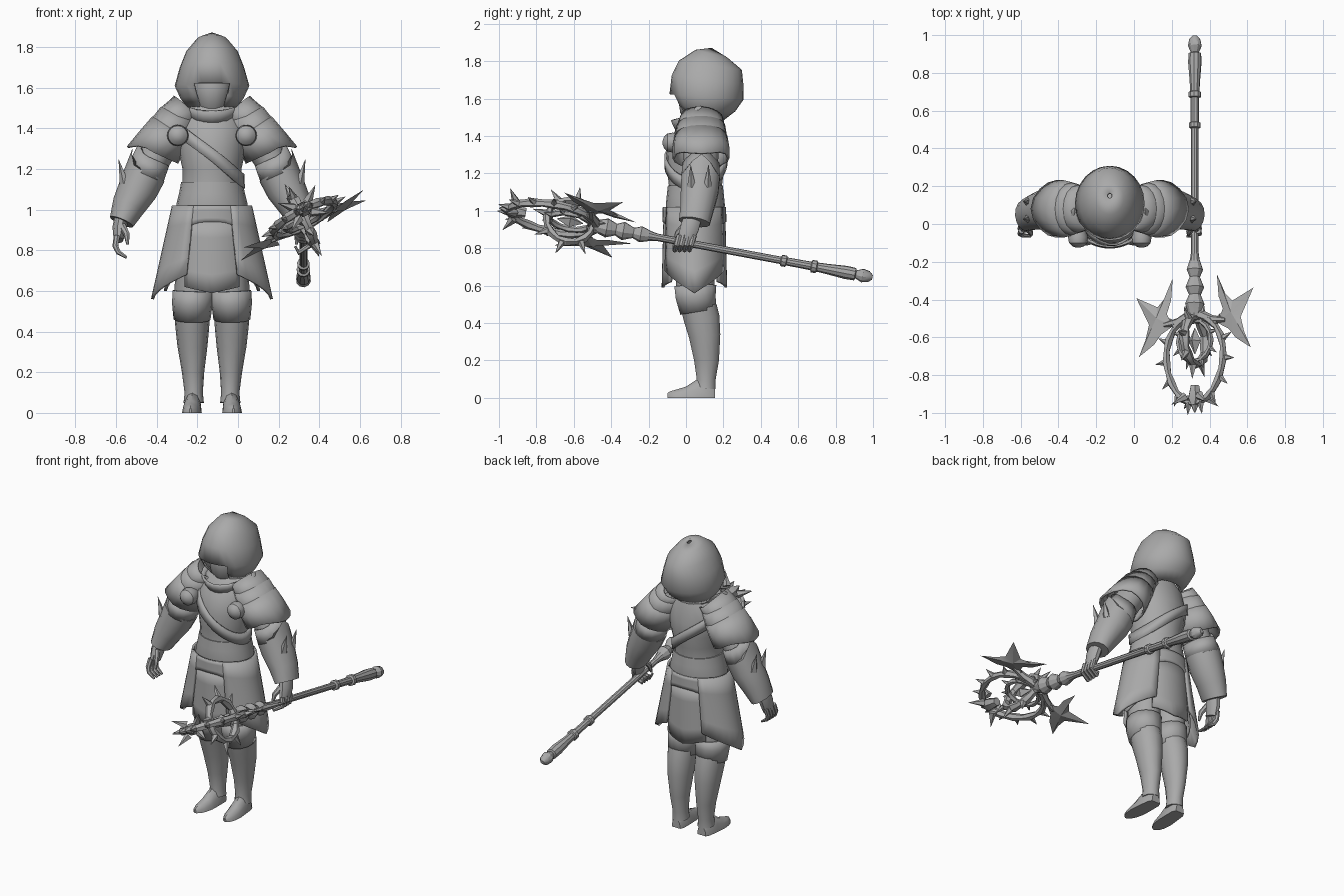
import bpy, bmesh, math
from math import sin, cos, pi, radians
from mathutils import Vector as V, Matrix

if "Cube" in bpy.data.objects:
    bpy.data.objects.remove(bpy.data.objects["Cube"])

grey = bpy.data.materials.new("plain grey")
grey.use_nodes = True
grey.diffuse_color = (0.4, 0.4, 0.4, 1)
grey.node_tree.nodes["Principled BSDF"].inputs["Base Color"].default_value = (0.4, 0.4, 0.4, 1)
BODY = Matrix.Translation((-0.128, 0, 0))


def build(name, geoms, s=1, thick=0, frame=BODY, sharp=35):
    """Join (verts, faces) lists into one object; s=-1 mirrors it in x."""
    bm = bmesh.new()
    for verts, faces in geoms:
        vs = [bm.verts.new(frame @ V((s * p[0], p[1], p[2]))) for p in verts]
        for f in faces:
            bm.faces.new([vs[i] for i in f])
    bmesh.ops.recalc_face_normals(bm, faces=bm.faces)
    me = bpy.data.meshes.new(name)
    bm.to_mesh(me)
    bm.free()
    me.materials.append(grey)
    me.shade_smooth()
    me.set_sharp_from_angle(angle=radians(sharp))
    ob = bpy.data.objects.new(name, me)
    bpy.context.collection.objects.link(ob)
    if thick:
        mod = ob.modifiers.new("thickness", 'SOLIDIFY')
        mod.thickness = thick
        mod.offset = 0
    return ob


def grid(f, nu, nv, close=True, cap=False):
    """Surface f(u, v); u runs round, v runs along."""
    cols = nu if close else nu + 1
    verts = [f(i / nu, j / nv) for j in range(nv + 1) for i in range(cols)]
    faces = [(j * cols + i, j * cols + (i + 1) % cols, (j + 1) * cols + (i + 1) % cols, (j + 1) * cols + i)
             for j in range(nv) for i in range(nu)]
    if cap:
        faces += [tuple(range(cols)), tuple(range(nv * cols, nv * cols + cols))]
    return verts, faces


def tube(pts, radii, n=12, side=(0, 1, 0), ring=False, cap=True, hem=None):
    """Oval tube along pts; hem(v, cosine) slides points along the path."""
    pts = [V(p) for p in pts]
    m = len(pts)
    if ring:
        pts.append(pts[0])
    radii = [r if isinstance(r, tuple) else (r, r) for r in radii]
    rows = []
    for j, p in enumerate(pts):
        before = pts[m - 1] if ring and j == 0 else pts[max(j - 1, 0)]
        after = pts[1] if ring and j == m else pts[min(j + 1, len(pts) - 1)]
        d = (after - before).normalized()
        b = V(side) - d * d.dot(V(side))
        b = b.normalized() if b.length > 0.05 else d.orthogonal().normalized()
        rows.append((p, d, d.cross(b), b, radii[j % len(radii)]))

    def f(u, v):
        p, d, c, b, (ra, rb) = rows[round(v * (len(rows) - 1))]
        a = u * 2 * pi
        q = p + c * cos(a) * ra + b * sin(a) * rb
        return q + d * hem(v, cos(a)) if hem else q
    return grid(f, n, len(rows) - 1, True, cap and not ring)


def spike(base, direction, length, r):
    b, d = V(base), V(direction).normalized()
    return tube([b, b + d * length * 0.4, b + d * length], [r, r * 0.6, 0.0008], 5, (0.1, 0.2, 1))


def prism(outline, t):
    """Blade with a thick middle and sharp edges."""
    n = len(outline)
    mid = sum((V(p) for p in outline), V((0, 0))) / n
    verts = [(x, y, 0) for x, y in outline] + [(mid.x, mid.y, t), (mid.x, mid.y, -t)]
    return verts, [f for i in range(n) for f in ((i, (i + 1) % n, n), ((i + 1) % n, i, n + 1))]


def stack(rows, n=20, **kw):
    """Upright loft from rows of (z, centre y, half width, half depth)."""
    return tube([(0, r[1], r[0]) for r in rows], [(r[2], r[3]) for r in rows], n, **kw)


def level(rows, z):
    for a, b in zip(rows, rows[1:]):
        if a[0] >= z >= b[0]:
            t = (a[0] - z) / (a[0] - b[0])
            return [x + (y - x) * t for x, y in zip(a, b)]
    return rows[0] if z > rows[0][0] else rows[-1]


# Torso, belt and diagonal strap
TORSO = [(1.53, .1, .08, .07), (1.48, .09, .15, .1), (1.38, .07, .17, .145), (1.29, .055, .165, .16),
         (1.2, .05, .145, .15), (1.12, .05, .145, .14), (1.0, .045, .17, .15), (.8, .045, .18, .14)]
build("torso", [stack(TORSO)])
build("belt", [stack([(1.135, .05, .152, .147), (1.08, .05, .162, .153), (1.03, .05, .175, .158),
                      (1.0, .05, .178, .155)])])


def strap_point(u, v):
    a = u * 2 * pi
    z = 1.27 - 0.13 * cos(a) + (v - 0.5) * 0.07
    _, y, rx, ry = level(TORSO, z)
    return (cos(a) * (rx + .008), y + sin(a) * (ry + .008), z)


build("chest_strap", [grid(strap_point, 32, 1)], thick=.012)

# Hood with a peaked opening, face mask and collar
HOOD = [(1.857, .15, .012, .015), (1.835, .135, .07, .085), (1.775, .13, .122, .165), (1.7, .115, .152, .187),
        (1.61, .11, .178, .193), (1.55, .105, .15, .155), (1.5, .1, .115, .1)]
verts, faces = stack(HOOD, 24, cap=False)
faces = [f for f in faces if not all(verts[i][2] < 1.63 and verts[i][1] < .1 and abs(verts[i][0]) < .1 for i in f)]
for p in verts:
    if abs(p[2] - 1.61) < .01 and p[1] < -.03:
        p.z += .035 if abs(p.x) > .02 else -.01
build("hood", [(verts, faces)], thick=.012, sharp=50)
build("face_mask", [stack([(1.72, .07, .03, .03), (1.67, .07, .09, .1), (1.6, .06, .1, .105),
                           (1.54, .06, .085, .095), (1.48, .08, .06, .06)], 14)])


def collar_point(u, v):
    a = u * 2 * pi
    r = .115 + .03 * v
    return (cos(a) * r, .075 + sin(a) * (r + .005), 1.46 + .065 * v + .04 * sin(a))


build("collar", [grid(collar_point, 20, 2)], thick=.014)


# Skirt panels
def panel(a0, a1, top, hem, flare, grow=0):
    def f(u, v):
        a = radians(a0 + (a1 - a0) * u)
        z = top + (hem(u) - top) * v
        t = min(max((1.03 - z) / .47, 0), 1)
        rx, ry = .178 + flare * t + grow, .155 + .012 * t + grow
        return (cos(a) * rx, .045 + sin(a) * ry, z)
    return grid(f, 12, 4, False)


for end, a in (("front", -90), ("back", 90)):
    build(end + "_tabard", [panel(a - 42, a + 42, .95, lambda u: .59 + .03 * abs(2 * u - 1), .02, .002)], thick=.014)
    build(end + "_skirt_yoke", [panel(a - 55, a + 55, 1.02, lambda u: .94 - .1 * abs(2 * u - 1) ** 3, .06, .008)],
          thick=.012)

PAD = [(.13, .085, 1.5), (.17, .08, 1.46), (.205, .08, 1.4), (.245, .08, 1.34), (.285, .08, 1.28)]
UPPER = [(.15, .085, 1.45), (.24, .08, 1.33), (.32, .08, 1.19)]
for side, s in (("left", 1), ("right", -1)):
    # Hip guards in two layers
    build(side + "_hip_guard", [panel(-62, 62, 1.02, lambda u: .56 + .12 * abs(2 * u - 1), .105, .01)], s, .014)
    build(side + "_hip_lining", [panel(-58, 64, 1.0, lambda u: .6 + .14 * abs(2 * u - 1), .07, -.012)], s, .014)

    # Legs: thigh, knee guard, greave, foot
    def leg(rows, n=14, **kw):
        return tube([(r[1], r[2], r[0]) for r in rows], [(r[3], r[4]) for r in rows], n, **kw)
    build(side + "_thigh", [leg([(.88, .085, .05, .085, .11), (.6, .095, .05, .09, .105), (.45, .098, .065, .08, .085)])], s)
    build(side + "_knee_guard", [leg([(.6, .095, .05, .093, .11), (.54, .097, .052, .095, .105),
                                      (.46, .098, .065, .086, .094)], cap=False)], s, .01)
    build(side + "_greave", [leg([(.48, .097, .07, .088, .098), (.42, .097, .085, .083, .098), (.33, .096, .1, .074, .086),
                                  (.2, .093, .11, .055, .068), (.1, .09, .108, .045, .052), (.05, .09, .105, .05, .055)])], s)
    SHOE = [(.155, .03, .06), (.13, .042, .1), (.06, .046, .1), (0, .048, .06), (-.05, .04, .045), (-.085, .025, .035),
            (-.1, .006, .025)]

    def shoe_point(u, v):
        y, w, h = SHOE[round(v * 6)]
        a = u * 2 * pi
        return (.1 - y * .06 + cos(a) * w, y, max(0, sin(a)) * h)
    build(side + "_foot", [grid(shoe_point, 12, 6, True, True)], s)

    # Arms: sleeve, layered shoulder plates, elbow, gauntlet
    build(side + "_upper_arm", [tube(UPPER, [(.09, .1), (.085, .095), (.078, .088)])], s)
    for k in range(3):
        r = .075 + .013 * k
        build(f"{side}_shoulder_plate_{k + 1}",
              [tube(PAD[k:k + 3], [(r, r + .035), (r + .012, r + .045), (r + .022, r + .045)], 16, cap=False,
                    hem=lambda v, c: v * .05 * max(0, c) ** 3 - .02 * max(0, -c))], s, .012)
    build(side + "_shoulder_fin", [tube([(.19, .07, 1.47), (.2, .07, 1.52), (.185, .07, 1.56)],
                                        [(.025, .08), (.02, .06), (.003, .01)], 8)], s)
    build(side + "_elbow_plate", [tube([(.295, .08, 1.25), (.33, .078, 1.17)], [(.085, .095), (.092, .1)], 14, cap=False,
                                       hem=lambda v, c: (1 - v) * -.05 * max(0, c) ** 4)], s, .012)
    build(side + "_gauntlet", [tube([(.33, .078, 1.18), (.365, .072, 1.1), (.41, .06, 1.02), (.445, .045, .94)],
                                    [(.105, .105), (.098, .103), (.083, .092), (.062, .085)], 14,
                                    hem=lambda v, c: -.09 * max(0, c) ** 5 if v < .1 else 0)], s)
    build(side + "_gauntlet_spikes", [spike((.43, .07 + y, 1.13), (.25, y, 1), .12, .025) for y in (-.04, .045)], s)

    # Hand: palm, four fingers, thumb; the left one grips the staff
    build(side + "_palm", [tube([(.445, .035, .96), (.455, .02, .91), (.46, 0, .85)],
                                [(.035, .05), (.035, .052), (.024, .046)], 10)], s)
    fingers = []
    for k in range(4):
        y = -.04 + .026 * k
        reach = (-.04, -.045) if s > 0 else (-.005, -.035)
        fingers.append(tube([(.468, y + .005, .87), (.475, y - .01, .82), (.465 + reach[0], y - .02, .79),
                             (.455 + reach[1], y - .025, .82 if s > 0 else .765)], [.016, .015, .013, .007], 7))
    fingers.append(tube([(.44, -.01, .92), (.42, -.045, .88), (.415, -.06, .83)], [.018, .016, .007], 7))
    build(side + "_fingers", fingers, s)

    # Round chest stud
    build(side + "_chest_stud", [tube([(.168, y, 1.365) for y in (-.125, -.118, -.1, -.07, -.03)],
                                      [.01, .03, .048, .053, .04], 16, (0, 0, 1))], s)

# Staff frame: local x across the head, y forward along the shaft
axis, up = V((0, -.983, .183)), V((0, .183, .983))
tilt = radians(26)
across = V((cos(tilt), 0, 0)) + up * sin(tilt)
normal = across.cross(axis)
STAFF = Matrix.Translation((.322, -.62, .945)) @ Matrix((across, axis, normal)).transposed().to_4x4()
SHAFT = [(-1.645, .012), (-1.625, .03), (-1.59, .037), (-1.555, .022), (-1.55, .034), (-1.5, .036), (-1.4, .028),
         (-1.345, .025), (-1.34, .034), (-1.315, .034), (-1.31, .023), (-1.18, .022), (-1.175, .031), (-1.15, .031),
         (-1.145, .02), (-.48, .02), (-.44, .026), (-.385, .044), (-.345, .028), (-.29, .05), (-.25, .032),
         (-.2, .052), (-.15, .036), (-.12, .03)]
build("staff_shaft", [tube([(0, a, 0) for a, _ in SHAFT], [r for _, r in SHAFT], 10, (0, 0, 1))], frame=STAFF, sharp=30)


# Staff head: shield-shaped hoop, inner hoop, crossing hoop, all spiked
def outer(t):
    return V((.185 * sin(t) * (1 - .2 * (1 - cos(t)) / 2), .1 - .235 * cos(t), 0))


def hoop(f, n, r):
    return tube([f(2 * pi * k / n) for k in range(n)], [r, (r[0] * .7, r[1] * .8)], 6, (.01, .02, 1), ring=True)


def thorns(f, centre, n, length, r, start=0.0):
    ts = [2 * pi * (k + start) / n for k in range(n)]
    return [spike(f(t), f(t) - V(centre) + V((0, 0.02, 0)), length, r) for t in ts]


def inner(t):
    return V((.095 * sin(t), -.11 * cos(t), 0))


def crossing(t):
    return V((0, .125 * sin(t), .125 * cos(t)))


build("outer_hoop", [hoop(outer, 24, (.022, .026))] + thorns(outer, (0, .1, 0), 14, .065, .022, .5), frame=STAFF)
build("inner_hoop", [hoop(inner, 16, (.016, .02))] + thorns(inner, (0, 0, 0), 8, .05, .016, .5), frame=STAFF)
build("crossing_hoop", [tube([crossing(2 * pi * k / 16) for k in range(16)], [(.024, .03), (.017, .022)], 6, (1, 0, 0),
                             ring=True)] + thorns(crossing, (0, 0, 0), 8, .085, .024, .2), frame=STAFF)
build("head_crown", [spike((x, .3, z), (x * 2, .06, z * 2), .09, .025) for x in (-.04, .04) for z in (-.03, .03)]
      + [tube([(0, .24, 0), (0, .31, 0), (0, .385, 0)], [.025, .04, .003], 6, (0, 0, 1))], frame=STAFF)
build("head_crystal", [tube([(0, -.07, 0), (0, 0, 0), (0, .07, 0)], [.002, .035, .002], 4, (0, 0, 1))], frame=STAFF)

# Pair of side blades and the arms that carry them
BLADE = [(.13, -.35), (.17, -.25), (.22, -.2), (.345, -.26), (.27, -.11), (.29, -.03), (.33, .06), (.24, .0),
         (.2, -.05), (.13, -.09), (.165, -.16), (.14, -.23)]
for side, s in (("left", 1), ("right", -1)):
    build(side + "_blade", [prism([(s * x, y) for x, y in BLADE], .018),
                            tube([(s * .03, -.14, 0), (s * .1, -.11, 0), (s * .18, -.1, 0)], [.028, .022, .014], 6, (0, 0, 1))],
          frame=STAFF, sharp=20)
